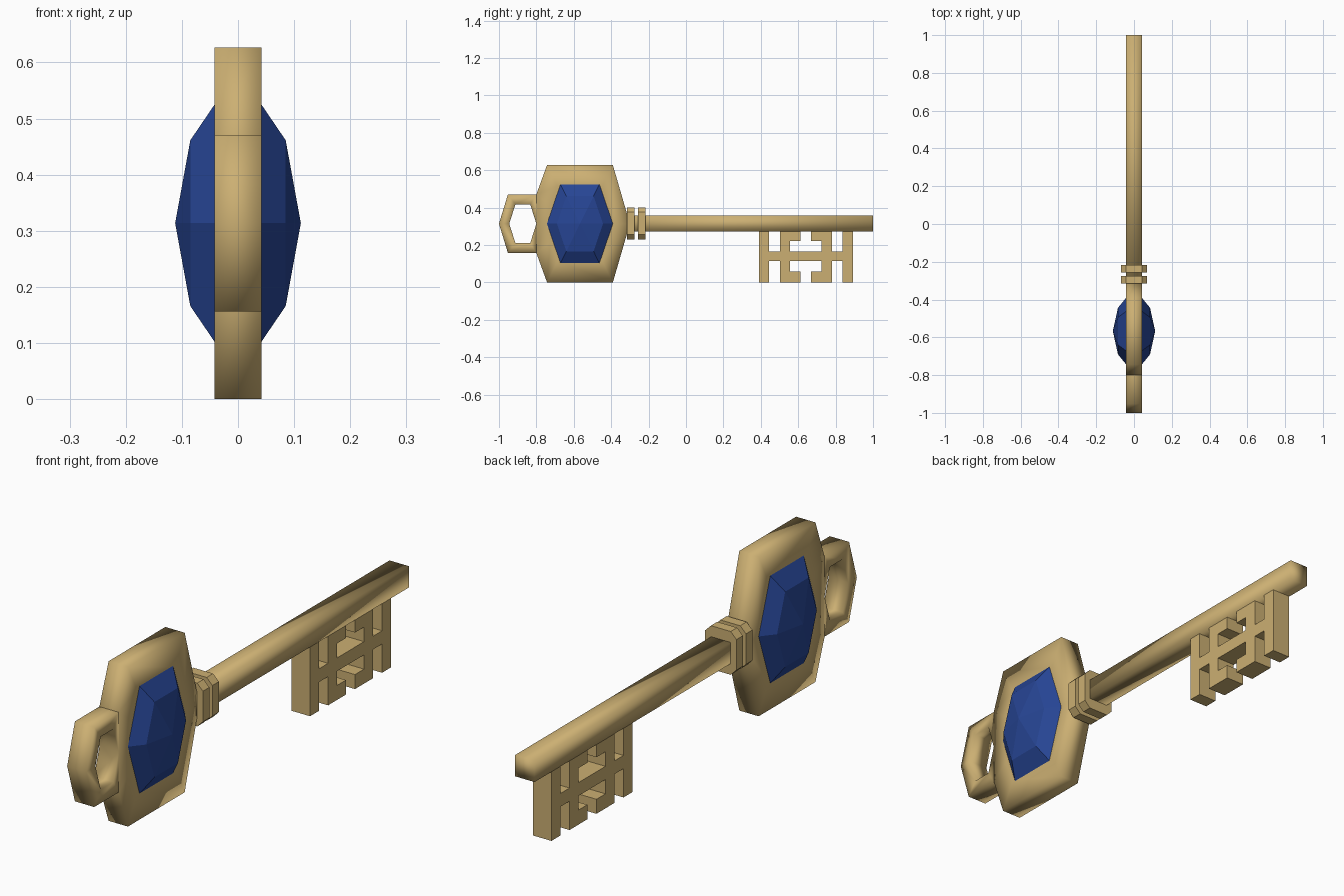
import bpy, bmesh
from mathutils import Vector

if "Cube" in bpy.data.objects:
    bpy.data.objects.remove(bpy.data.objects["Cube"])

CY, CZ, T = -0.567, 0.3135, 0.042   # head centre and half thickness


def material(name, rgb):
    m = bpy.data.materials.new(name)
    m.diffuse_color = (*rgb, 1)
    m.use_nodes = True
    m.node_tree.nodes["Principled BSDF"].inputs["Base Color"].default_value = m.diffuse_color
    return m


gold = material("gold", (0.60, 0.43, 0.17))
blue = material("blue", (0.02, 0.06, 0.30))


def finish(name, bm, mat, smooth=False):
    bmesh.ops.recalc_face_normals(bm, faces=bm.faces)
    me = bpy.data.meshes.new(name)
    bm.to_mesh(me)
    bm.free()
    me.materials.append(mat)
    for p in me.polygons:
        p.use_smooth = smooth
    ob = bpy.data.objects.new(name, me)
    bpy.context.collection.objects.link(ob)
    return ob


def add_box(bm, hx, y0, y1, z0, z1):
    r = bmesh.ops.create_cube(bm, size=1)
    for v in r["verts"]:
        v.co = Vector((v.co.x * 2 * hx,
                       (y0 + y1) / 2 + v.co.y * (y1 - y0),
                       (z0 + z1) / 2 + v.co.z * (z1 - z0)))


def loop(bm, pts, x):
    return [bm.verts.new((x, y, z)) for y, z in pts]


def bridge(bm, a, b, closed=True):
    n = len(a)
    for i in range(n if closed else n - 1):
        j = (i + 1) % n
        bm.faces.new((a[i], a[j], b[j], b[i]))


def mirrored(half):
    """Upper half outline (relative z) completed below the centre line."""
    low = [(y, -z) for y, z in reversed(half) if z > 0]
    return [(y, CZ + z) for y, z in half + low]


# Head plate, with an inner loop round the gem seat
outer = mirrored([(-0.80, 0.157), (-0.743, CZ), (-0.391, CZ), (-0.30, 0)])
inner = [(CY + (y - CY) * 0.68, CZ + (z - CZ) * 0.64) for y, z in outer]
bm = bmesh.new()
rims = []
for x in (-T, T):
    o, i = loop(bm, outer, x), loop(bm, inner, x)
    bridge(bm, o, i)
    bm.faces.new(i)
    rims.append(o)
bridge(bm, *rims)
finish("head", bm, gold, True)

# Hanging ring with a six-sided hole
out = [(-0.80, CZ + 0.157), (-0.952, CZ + 0.157), (-1.0, CZ),
       (-0.952, CZ - 0.157), (-0.80, CZ - 0.157)]
hole = [(-0.833, CZ + 0.104), (-0.912, CZ + 0.104), (-0.945, CZ),
        (-0.912, CZ - 0.104), (-0.833, CZ - 0.104)]
bm = bmesh.new()
sides = []
for x in (-T, T):
    o, h = loop(bm, out, x), loop(bm, hole, x)
    e = bm.verts.new((x, -0.80, CZ))
    bridge(bm, o, h, False)
    bm.faces.new((o[0], h[0], e))
    bm.faces.new((o[-1], h[-1], e))
    sides.append((o, h + [e]))
bridge(bm, sides[0][0], sides[1][0], False)
bridge(bm, sides[0][1], sides[1][1])
finish("hanging_ring", bm, gold, True)

# Faceted gem: seat outline, table outline and a point on each side
girdle = mirrored([(CY - 0.176, 0), (CY - 0.104, 0.211),
                   (CY + 0.104, 0.211), (CY + 0.176, 0)])
table = [(CY + (y - CY) * 0.7, CZ + (z - CZ) * 0.7) for y, z in girdle]
bm = bmesh.new()
rims = []
for s in (-1, 1):
    g, t = loop(bm, girdle, s * T), loop(bm, table, s * 0.085)
    tip = bm.verts.new((s * 0.112, CY, CZ))
    bridge(bm, g, t)
    for i in range(6):
        bm.faces.new((t[i], t[(i + 1) % 6], tip))
    rims.append(g)
bridge(bm, *rims)
finish("gem", bm, blue)

# Shaft
bm = bmesh.new()
add_box(bm, T, -0.32, 1.0, 0.273, 0.357)
finish("shaft", bm, gold, True)

# Two collars
for n, y in enumerate((-0.315, -0.256)):
    bm = bmesh.new()
    add_box(bm, 0.068, y, y + 0.04, 0.23, 0.40)
    long_edges = [e for e in bm.edges
                  if abs(e.verts[0].co.y - e.verts[1].co.y) > 0.01]
    bmesh.ops.bevel(bm, geom=long_edges, offset=0.025, segments=1,
                    affect='EDGES')
    finish(f"collar_{n + 1}", bm, gold)

# Key bit: four posts, a crossbar and inward feet
bm = bmesh.new()
W, TOP = 0.04, 0.276
posts = [(0.39, 0.445), (0.502, 0.557), (0.725, 0.78), (0.837, 0.892)]
for a, b in posts:
    add_box(bm, W, a, b, 0, TOP)
for (_, a), (b, _) in zip(posts, posts[1:]):
    add_box(bm, W, a, b, 0.113, 0.165)
for z0, z1 in ((0, 0.057), (0.222, TOP)):
    add_box(bm, W, 0.557, 0.613, z0, z1)
    add_box(bm, W, 0.669, 0.725, z0, z1)
finish("key_bit", bm, gold)
